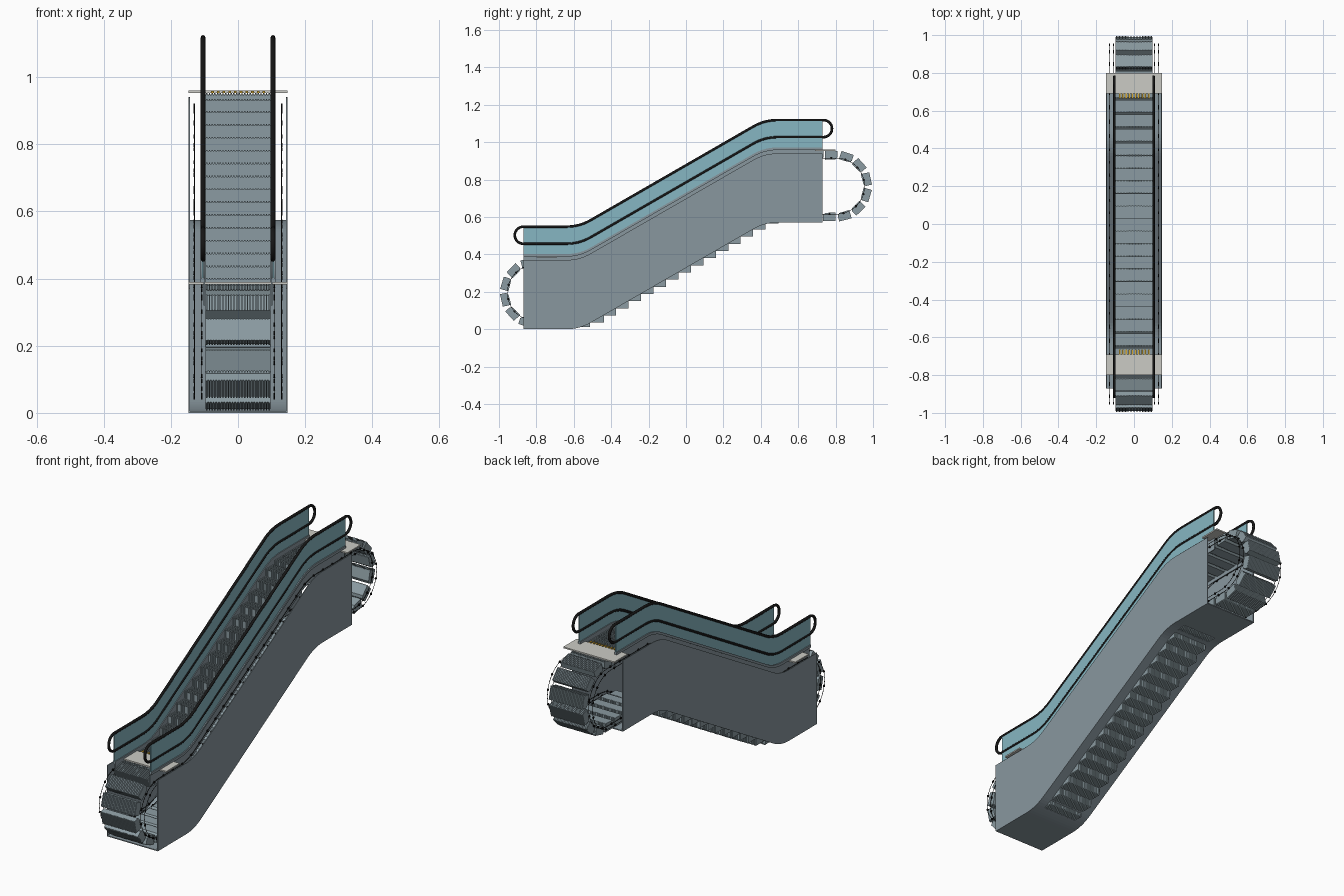
import bpy, bmesh, math
from mathutils import Matrix, Vector

cube = bpy.data.objects.get("Cube")
if cube:
    bpy.data.objects.remove(cube, do_unlink=True)

RISE = 0.57


def material(name, r, g, b):
    m = bpy.data.materials.new(name)
    m.use_nodes = True
    m.diffuse_color = (r, g, b, 1)
    m.node_tree.nodes["Principled BSDF"].inputs["Base Color"].default_value = (r, g, b, 1)
    return m


CLADDING = material("grey cladding", 0.25, 0.31, 0.345)
STEP = material("step grey", 0.26, 0.33, 0.36)
GLASS = material("blue glass", 0.24, 0.47, 0.54)
RUBBER = material("black rubber", 0.008, 0.008, 0.008)
PLATE = material("pale landing plate", 0.6, 0.6, 0.56)
YELLOW = material("comb yellow", 0.65, 0.38, 0.03)


def link(name, data, mat):
    if not data.materials:
        data.materials.append(mat)
    ob = bpy.data.objects.new(name, data)
    bpy.context.collection.objects.link(ob)
    return ob


def mesh_from(name, bm):
    bmesh.ops.recalc_face_normals(bm, faces=bm.faces)
    me = bpy.data.meshes.new(name)
    bm.to_mesh(me)
    bm.free()
    return me


def run(y0, y1, z, low=-0.57, high=0.42, ease=0.07):
    """Side path: level, rounded bend, incline, rounded bend, level."""
    pts = [Vector((y0, z)), Vector((low, z)), Vector((high, z + RISE)), Vector((y1, z + RISE))]
    out = [pts[0]]
    for a, b, c in zip(pts, pts[1:], pts[2:]):
        p = b + (a - b).normalized() * ease
        q = b + (c - b).normalized() * ease
        for i in range(9):
            t = i / 8
            out.append(p * (1 - t) ** 2 + b * 2 * t * (1 - t) + q * t * t)
    return out + [pts[3]]


def loop(y0, y1, top, bottom, low=-0.57, high=0.42):
    """Closed belt path as (y, z, turn angle), with a half circle at each end."""
    r, mid = (top - bottom) / 2, (top + bottom) / 2
    path = [(p.x, p.y, 0) for p in run(y0, y1, top)]

    def arc(cy, cz, start):
        for i in range(1, 20):
            a = start - math.pi * i / 20
            path.append((cy - r * math.sin(a), cz + r * math.cos(a), a))

    arc(y1, mid + RISE, 0)
    path.extend((p.x, p.y, -math.pi) for p in reversed(run(y0, y1, bottom, low, high)))
    arc(y0, mid, -math.pi)
    return path


def prism(bm, outline, x0, x1):
    """Extrude a side outline across the width."""
    face = bm.faces.new([bm.verts.new((x0, y, z)) for y, z in outline])
    new = bmesh.ops.extrude_face_region(bm, geom=[face])["geom"]
    bmesh.ops.translate(bm, vec=(x1 - x0, 0, 0),
                        verts=[v for v in new if isinstance(v, bmesh.types.BMVert)])


def box(bm, x0, x1, y0, y1, z0, z1):
    prism(bm, [(y0, z0), (y1, z0), (y1, z1), (y0, z1)], x0, x1)


def band(name, x0, x1, z0, z1, mat):
    """Strip between two heights that follows the incline."""
    bm = bmesh.new()
    prism(bm, run(-0.87, 0.73, z0) + run(-0.87, 0.73, z1)[::-1], x0, x1)
    return link(name, mesh_from(name, bm), mat)


def tube(name, path, x, radius, mat):
    cu = bpy.data.curves.new(name, "CURVE")
    cu.dimensions = "3D"
    cu.bevel_depth = radius
    cu.bevel_resolution = 2
    sp = cu.splines.new("POLY")
    sp.points.add(len(path) - 1)
    for point, (y, z, _) in zip(sp.points, path):
        point.co = (x, y, z, 1)
    sp.use_cyclic_u = True
    return link(name, cu, mat)


# Places at equal distances along the step belt
belt = loop(-0.805, 0.805, 0.345, 0.045, -0.52, 0.47)
closed = belt + [(belt[0][0], belt[0][1], -2 * math.pi)]
lengths = [math.dist(a[:2], b[:2]) for a, b in zip(closed, closed[1:])]
COUNT = 58


def place(distance):
    for a, b, length in zip(closed, closed[1:], lengths):
        if distance <= length:
            t = distance / length
            return [p + (q - p) * t for p, q in zip(a, b)]
        distance -= length
    return closed[-1]


places = [place(sum(lengths) * (i + 0.5) / COUNT) for i in range(COUNT)]

# Truss cladding, balustrades, handrails and chains on both sides
handrail_path = loop(-0.87, 0.735, 0.548, 0.457)
for side, s in (("left", 1), ("right", -1)):
    band(side + "_side_panel", s * 0.143, s * 0.147, 0, 0.37, CLADDING)
    band(side + "_skirt", s * 0.098, s * 0.102, 0.32, 0.40, CLADDING)
    band(side + "_skirt_cap", s * 0.098, s * 0.112, 0.388, 0.402, CLADDING)
    band(side + "_glass", s * 0.102, s * 0.107, 0.40, 0.545, GLASS)
    tube(side + "_handrail", handrail_path, s * 0.104, 0.007, RUBBER)
    for label, x in (("outer", 0.13), ("inner", 0.108)):
        tube(f"{side}_{label}_chain", belt, s * x, 0.0013, RUBBER)
        bm = bmesh.new()
        for y, z, _ in places:
            bmesh.ops.create_cone(
                bm, cap_ends=True, segments=10, radius1=0.006, radius2=0.006, depth=0.005,
                matrix=Matrix.Translation((s * x, y, z)) @ Matrix.Rotation(math.pi / 2, 4, "Y"))
        link(f"{side}_{label}_rollers", mesh_from("rollers", bm), RUBBER)
band("bottom_plate", -0.143, 0.143, 0, 0.005, CLADDING)

# Step with ribbed tread and riser, shared by the whole belt
bm = bmesh.new()
prism(bm, [(-0.031, 0.033), (0.034, 0.033), (0.034, 0.004), (0.022, -0.007), (-0.031, -0.009)],
      -0.097, 0.097)
RIBS = 24
for i in range(RIBS):
    x = -0.097 + 0.194 * (i + 0.25) / RIBS
    box(bm, x, x + 0.004, -0.034, 0.034, 0.033, 0.037)
    box(bm, x, x + 0.004, -0.034, -0.031, -0.009, 0.033)
step = mesh_from("step", bm)
for i, (y, z, angle) in enumerate(places):
    ob = link(f"step_{i + 1:02d}", step, STEP)
    ob.location = (0, y, z)
    ob.rotation_euler.x = angle

# Landing plates with yellow comb teeth
for label, d, z in (("lower", -1, 0.383), ("upper", 1, 0.383 + RISE)):
    bm = bmesh.new()
    box(bm, -0.147, 0.147, d * 0.69, d * 0.80, z, z + 0.007)
    link(label + "_landing_plate", mesh_from("landing_plate", bm), PLATE)
    bm = bmesh.new()
    for i in range(10):
        x = -0.08 + i * 0.017
        box(bm, x, x + 0.008, d * 0.665, d * 0.692, z, z + 0.005)
    link(label + "_comb", mesh_from("comb", bm), YELLOW)
